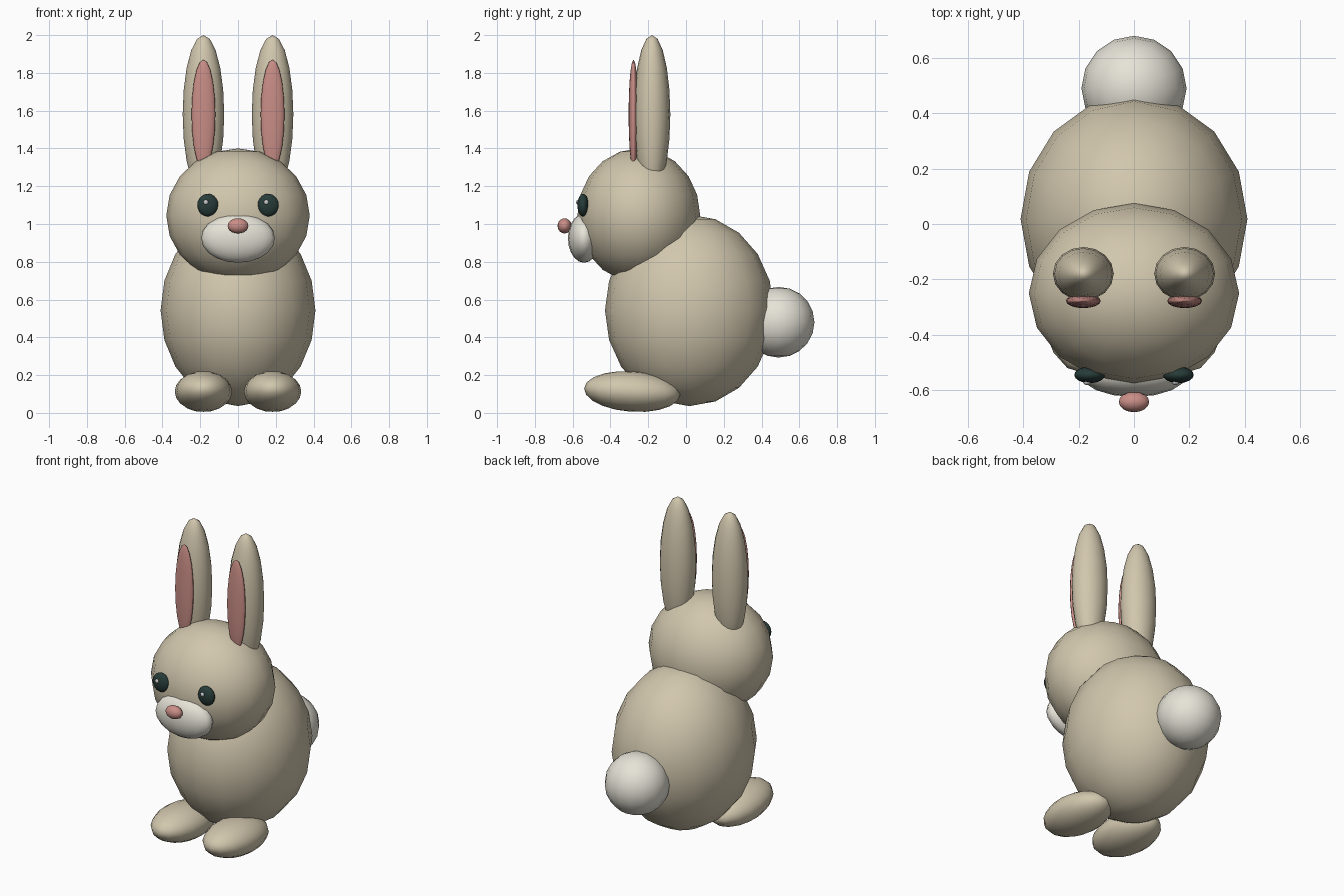
import bpy
import math

if "Cube" in bpy.data.objects:
    bpy.data.objects.remove(bpy.data.objects["Cube"])


def material(name, rgb):
    m = bpy.data.materials.new(name)
    m.diffuse_color = (*rgb, 1)
    m.use_nodes = True
    m.node_tree.nodes["Principled BSDF"].inputs["Base Color"].default_value = m.diffuse_color
    return m


FUR = material("fur", (0.64, 0.57, 0.42))
PALE = material("pale_fur", (0.79, 0.77, 0.68))
PINK = material("pink", (0.59, 0.27, 0.24))
DARK = material("dark_eye", (0.02, 0.045, 0.04))
WHITE = material("white", (0.9, 0.9, 0.88))


def ball(name, loc, radii, mat, tilt=0):
    """Smooth-shaded low-poly ellipsoid."""
    bpy.ops.mesh.primitive_uv_sphere_add(segments=16, ring_count=10, radius=1,
                                         location=loc, rotation=(math.radians(tilt), 0, 0))
    ob = bpy.context.object
    ob.name = name
    ob.scale = radii
    ob.data.materials.append(mat)
    bpy.ops.object.shade_smooth()
    return ob


# body, head and tail
ball("body", (0, 0.018, 0.543), (0.41, 0.447, 0.507), FUR)
ball("head", (0, -0.25, 1.045), (0.38, 0.325, 0.355), FUR)
ball("tail", (0, 0.49, 0.48), (0.19, 0.19, 0.187), PALE)

# muzzle and nose
ball("muzzle", (0, -0.54, 0.925), (0.195, 0.085, 0.13), PALE)
ball("nose", (0, -0.643, 0.99), (0.055, 0.037, 0.04), PINK)

# mirrored pairs
for side, s in (("left", -1), ("right", 1)):
    ball(side + "_ear", (s * 0.183, -0.18, 1.58), (0.11, 0.097, 0.42), FUR)
    ball(side + "_inner_ear", (s * 0.183, -0.278, 1.58), (0.063, 0.026, 0.29), PINK)
    ball(side + "_eye", (s * 0.16, -0.545, 1.10), (0.056, 0.03, 0.06), DARK)
    ball(side + "_eye_glint", (s * 0.16 - 0.01, -0.572, 1.115), (0.013, 0.01, 0.013), WHITE)
    ball(side + "_foot", (s * 0.183, -0.285, 0.113), (0.152, 0.255, 0.107), FUR, -4)
